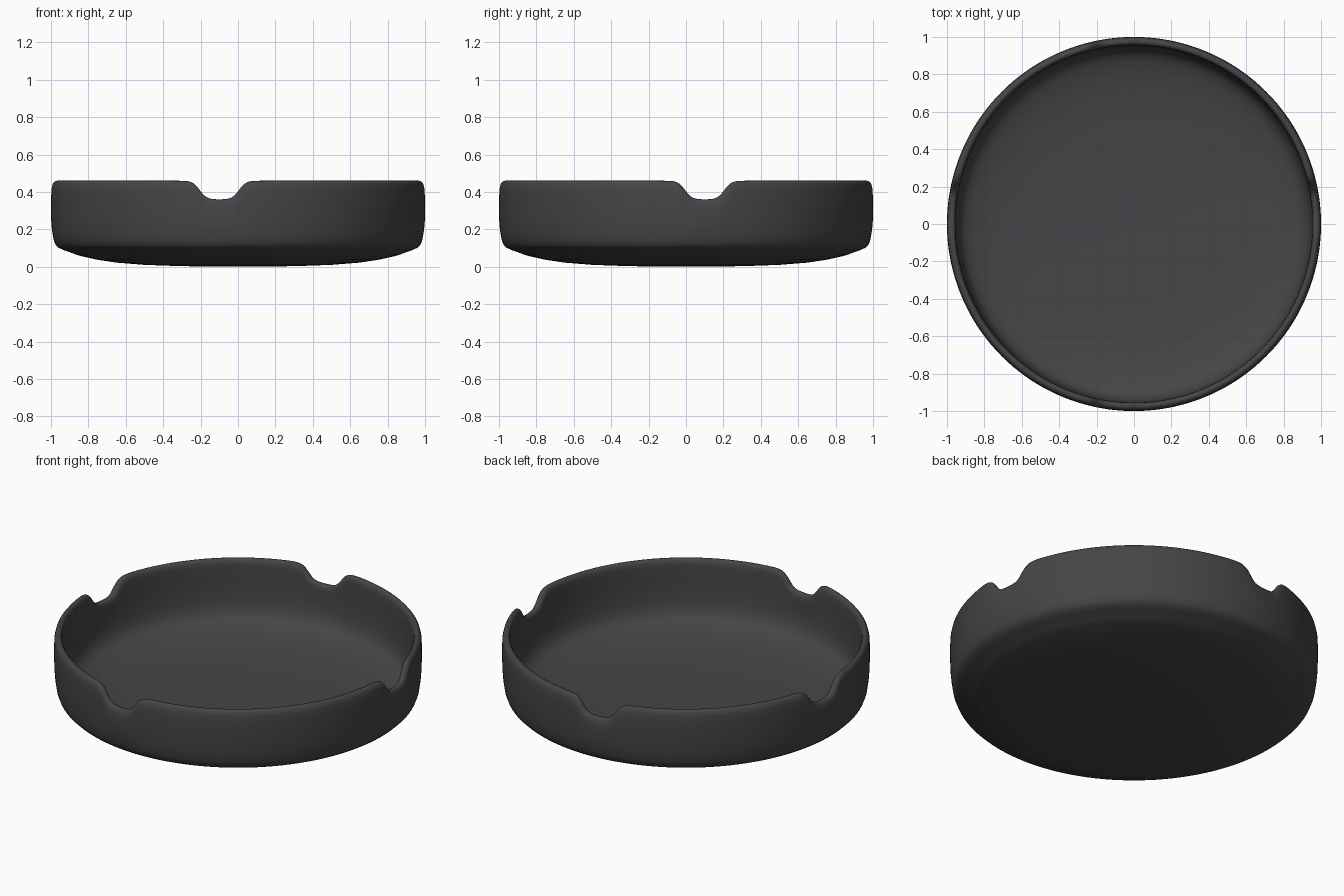
import bpy, bmesh, math

if "Cube" in bpy.data.objects:
    bpy.data.objects.remove(bpy.data.objects["Cube"])

SEGMENTS = 360

# Cross-section (radius, height): underside, outer wall, rim, inner wall, floor
profile = [(0, 0), (0.3, 0.003), (0.5, 0.010), (0.65, 0.022), (0.75, 0.037),
           (0.84, 0.057), (0.87, 0.066), (0.875, 0.069), (0.93, 0.088), (0.96, 0.102),
           (0.976, 0.118), (0.986, 0.145), (0.994, 0.2), (0.998, 0.25),
           (1, 0.32), (1, 0.38), (0.998, 0.425), (0.993, 0.446),
           (0.984, 0.457), (0.974, 0.46), (0.964, 0.456), (0.957, 0.444),
           (0.954, 0.42), (0.954, 0.36), (0.952, 0.28), (0.947, 0.21),
           (0.938, 0.165), (0.925, 0.138), (0.905, 0.116), (0.87, 0.098),
           (0.8, 0.078), (0.7, 0.06), (0.55, 0.046), (0.35, 0.038), (0, 0.035)]


def rest_dip(x, y):
    """Depth of the four soft notches cut in the rim."""
    u = abs(x + 0.1) if abs(y) > abs(x) else abs(y - 0.1)
    return 0.1 / (1 + math.exp((u - 0.105) / 0.018))


def point(r, z, a):
    x, y = r * math.cos(a), r * math.sin(a)
    if r > 0.9:
        z -= rest_dip(x, y) * min(1, max(0, (z - 0.18) / 0.24))
    return x, y, z


# Revolve the profile
bm = bmesh.new()
rings = []
for r, z in profile:
    if r == 0:
        rings.append([bm.verts.new((0, 0, z))] * SEGMENTS)
    else:
        rings.append([bm.verts.new(point(r, z, 2 * math.pi * i / SEGMENTS))
                      for i in range(SEGMENTS)])
for lo, hi in zip(rings, rings[1:]):
    for i in range(SEGMENTS):
        j = (i + 1) % SEGMENTS
        bm.faces.new(list(dict.fromkeys((lo[i], lo[j], hi[j], hi[i]))))
bmesh.ops.recalc_face_normals(bm, faces=bm.faces)
mesh = bpy.data.meshes.new("ashtray_bowl")
bm.to_mesh(mesh)
bm.free()
mesh.shade_smooth()

# Dark grey material
mat = bpy.data.materials.new("dark_grey")
mat.diffuse_color = (0.06, 0.06, 0.063, 1)
mat.use_nodes = True
mat.node_tree.nodes["Principled BSDF"].inputs["Base Color"].default_value = mat.diffuse_color
mesh.materials.append(mat)
bowl = bpy.data.objects.new("ashtray_bowl", mesh)
bpy.context.collection.objects.link(bowl)
